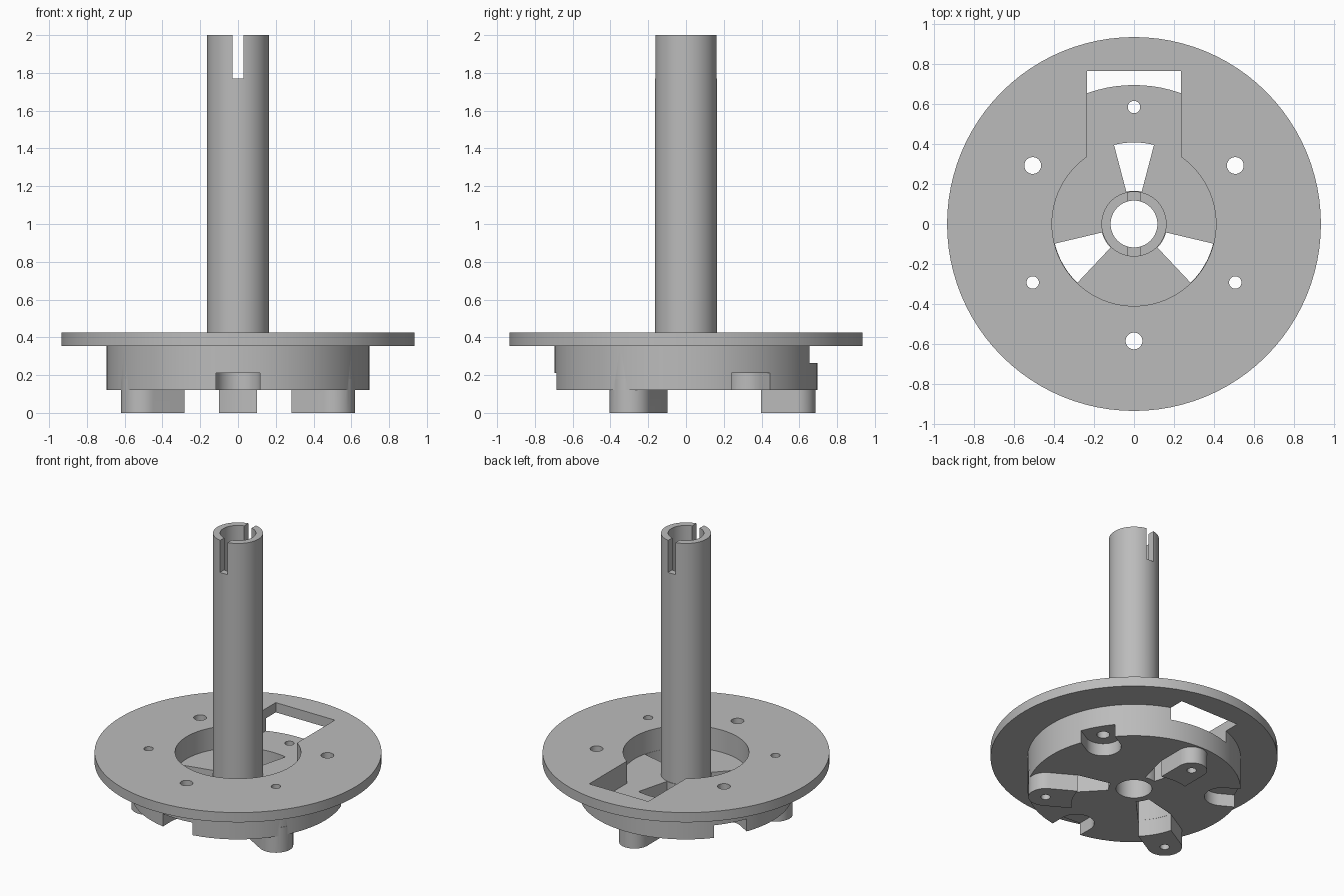
import bpy, bmesh
from math import cos, sin, pi, radians, sqrt
from mathutils import Matrix, Vector

cube = bpy.data.objects.get("Cube")
if cube:
    bpy.data.objects.remove(cube, do_unlink=True)

# Main dimensions
BOTTOM, FLOOR, RIM, TOP = 0.12, 0.265, 0.355, 0.425
TUBE_R, BORE_R, CAVITY_R, DRUM_R, FLANGE_R = 0.163, 0.117, 0.41, 0.695, 0.935
BOLT_R = 0.585
SEGMENTS = 96

grey = bpy.data.materials.new("plain grey")
grey.use_nodes = True
grey.diffuse_color = (0.5, 0.5, 0.5, 1)
grey.node_tree.nodes["Principled BSDF"].inputs["Base Color"].default_value = (0.5, 0.5, 0.5, 1)


def make_object(name, bm):
    bmesh.ops.recalc_face_normals(bm, faces=bm.faces)
    mesh = bpy.data.meshes.new(name)
    bm.to_mesh(mesh)
    bm.free()
    mesh.materials.append(grey)
    obj = bpy.data.objects.new(name, mesh)
    bpy.context.collection.objects.link(obj)
    return obj


def lathe(name, profile):
    bm = bmesh.new()
    rings = []
    for i in range(SEGMENTS):
        a = 2 * pi * i / SEGMENTS
        rings.append([bm.verts.new((r * cos(a), r * sin(a), z)) for r, z in profile])
    for i, ring in enumerate(rings):
        after = rings[(i + 1) % SEGMENTS]
        for j in range(len(profile)):
            k = (j + 1) % len(profile)
            bm.faces.new((ring[j], after[j], after[k], ring[k]))
    return make_object(name, bm)


def prism(name, outline, z0, z1, angle=0):
    """Extrude an outline drawn with +x pointing outward, turned about z."""
    bm = bmesh.new()
    face = bm.faces.new([bm.verts.new((x, y, z0)) for x, y in outline])
    new = bmesh.ops.extrude_face_region(bm, geom=[face])["geom"]
    bmesh.ops.translate(bm, vec=Vector((0, 0, z1 - z0)),
                        verts=[v for v in new if isinstance(v, bmesh.types.BMVert)])
    bmesh.ops.rotate(bm, matrix=Matrix.Rotation(radians(angle), 3, 'Z'), verts=bm.verts)
    return make_object(name, bm)


def arc(cx, r, start, end, steps):
    angles = [start + (end - start) * i / steps for i in range(steps + 1)]
    return [(cx + r * cos(a), r * sin(a)) for a in angles]


def inner_arc(r, half):
    """Arc about the main axis from +half to -half in width."""
    a = math_asin(half / r)
    return arc(0, r, a, -a, 10)


def math_asin(v):
    return pi / 2 - 2 * (pi / 4 - 0.5 * Vector((sqrt(1 - v * v), v)).angle(Vector((1, 0))))


def box(x0, x1, half):
    return [(x0, -half), (x1, -half), (x1, half), (x0, half)]


def combine(target, tool, operation='DIFFERENCE'):
    tool.hide_render = True
    mod = target.modifiers.new("combine", 'BOOLEAN')
    mod.operation, mod.solver, mod.object = operation, 'EXACT', tool
    bpy.context.view_layer.objects.active = target
    bpy.ops.object.modifier_apply(modifier=mod.name)
    bpy.data.objects.remove(tool, do_unlink=True)


# Flange, drum, cavity and hollow tube as one turned part
body = lathe("flanged_hub", [
    (BORE_R, BOTTOM), (DRUM_R, BOTTOM), (DRUM_R, RIM), (FLANGE_R, RIM), (FLANGE_R, TOP),
    (CAVITY_R, TOP), (CAVITY_R, FLOOR), (TUBE_R, FLOOR), (TUBE_R, 2), (BORE_R, 2)])

# Feet, windows in the floor and small screw holes, at the back and both front sides
for angle, half in ((90, 0.1), (210, 0.113), (330, 0.113)):
    foot = inner_arc(CAVITY_R - 0.001, half) + arc(BOLT_R, half, -pi / 2, pi / 2, 24)
    combine(body, prism("foot", foot, 0, BOTTOM + 0.06, angle), 'UNION')
    inner = 0.166
    window = inner_arc(CAVITY_R - 0.002, half) + inner_arc(inner, half * 0.385)[::-1]
    combine(body, prism("window_cutter", window, -0.05, FLOOR + 0.05, angle))
    combine(body, prism("screw_cutter", arc(BOLT_R, 0.031, 0, 2 * pi, 32)[:-1], -0.1, 0.6, angle))

# Open pockets under the drum, each with a larger bolt hole
for angle in (30, 150, 270):
    pocket = arc(BOLT_R, 0.117, pi / 2, 3 * pi / 2, 24) + [(0.8, -0.117), (0.8, 0.117)]
    combine(body, prism("pocket_cutter", pocket, 0.05, 0.21, angle))
    combine(body, prism("bolt_cutter", arc(BOLT_R, 0.042, 0, 2 * pi, 32)[:-1], 0, 0.6, angle))

# Square channel through the flange at the back
combine(body, prism("channel_cutter", box(0.3, 0.765, 0.235), FLOOR, 0.6, 90))

# Cross slot in the tube end
combine(body, prism("slot_cutter", box(-0.3, 0.3, 0.03), 1.77, 2.1, 90))

bpy.ops.object.select_all(action='DESELECT')
body.select_set(True)
bpy.context.view_layer.objects.active = body
bpy.ops.object.shade_smooth_by_angle(angle=radians(30))
